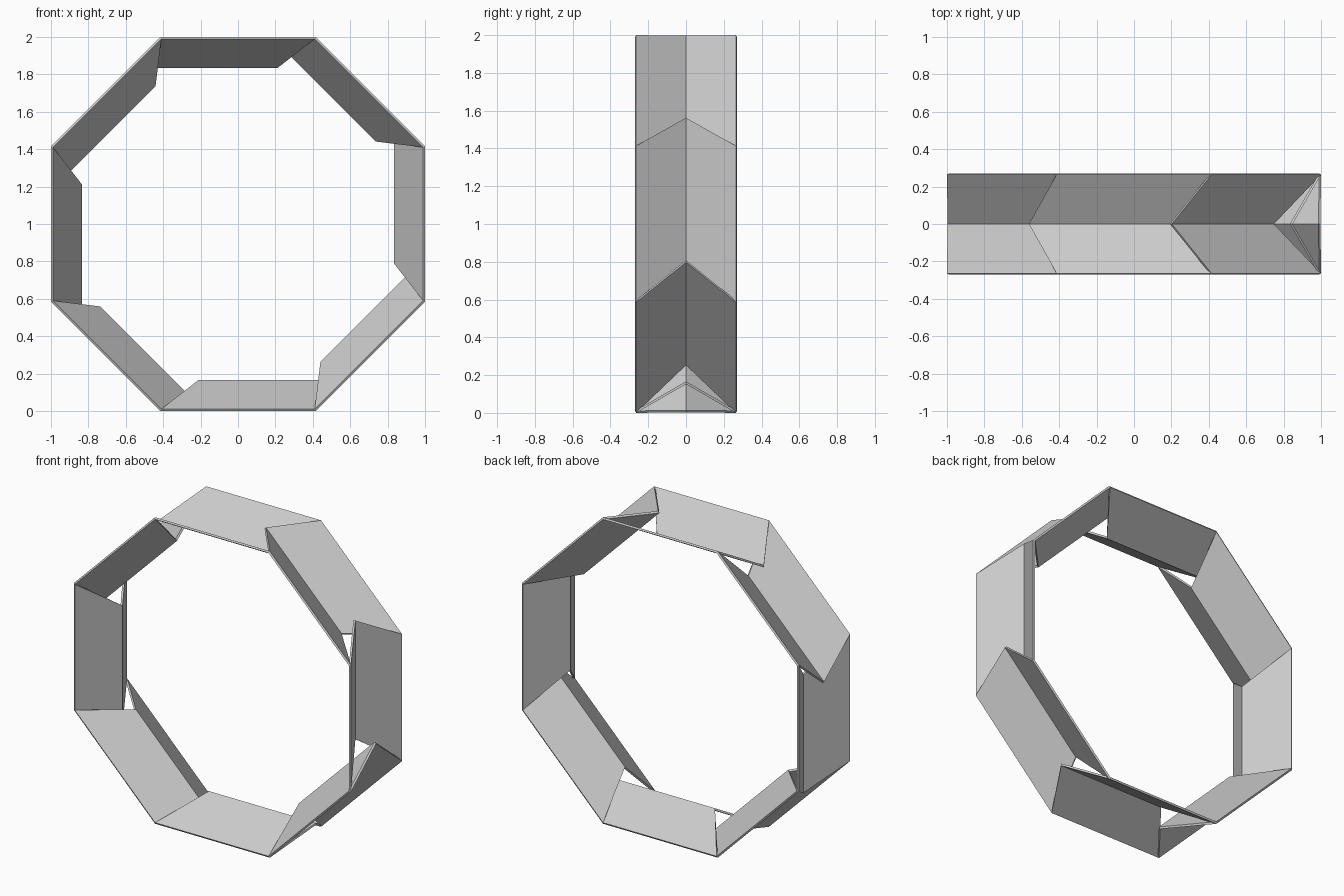
import bpy
import bmesh
from math import sin, cos, tan, radians, pi

cube = bpy.data.objects.get("Cube")
if cube:
    bpy.data.objects.remove(cube, do_unlink=True)

SIDES = 8
APOTHEM = 1.0
HALF_WIDTH = 0.27
THICK = 0.0125
SLOPE = radians(30)
HALF_EDGE = APOTHEM * tan(pi / SIDES)
RIDGE_START, RIDGE_END = -0.21, 0.562    # ridge slides along the ring

# One plain grey material
grey = bpy.data.materials.new("light grey")
grey.use_nodes = True
colour = (0.6, 0.6, 0.6, 1)
grey.diffuse_color = colour
grey.node_tree.nodes["Principled BSDF"].inputs["Base Color"].default_value = colour

# V-shaped section: (y, distance from ring centre, is ridge)
rim_y = HALF_WIDTH - THICK * sin(SLOPE)
valley = APOTHEM - rim_y * tan(SLOPE)
inner_rim = APOTHEM - THICK * cos(SLOPE)
ridge = valley - THICK / cos(SLOPE)
section = [(-rim_y, APOTHEM, False), (0, valley, True), (rim_y, APOTHEM, False),
           (HALF_WIDTH, inner_rim, False), (0, ridge, True), (-HALF_WIDTH, inner_rim, False)]


def folded_panel(name, angle):
    """Folded strip with skewed ends, placed at an angle around the ring."""
    bm = bmesh.new()

    def ring(rim_s, ridge_s):
        verts = []
        for y, a, is_ridge in section:
            s = ridge_s if is_ridge else rim_s * a
            x = a * cos(angle) - s * sin(angle)
            z = a * sin(angle) + s * cos(angle) + APOTHEM
            verts.append(bm.verts.new((x, y, z)))
        return verts

    start = ring(-HALF_EDGE, RIDGE_START)
    end = ring(HALF_EDGE, RIDGE_END)
    for i in range(6):
        j = (i + 1) % 6
        bm.faces.new((start[i], start[j], end[j], end[i]))
    for cap in (start, end):
        bm.faces.new((cap[0], cap[1], cap[4], cap[5]))
        bm.faces.new((cap[1], cap[2], cap[3], cap[4]))
    bmesh.ops.recalc_face_normals(bm, faces=bm.faces)
    mesh = bpy.data.meshes.new(name)
    bm.to_mesh(mesh)
    bm.free()
    mesh.materials.append(grey)
    bpy.context.collection.objects.link(bpy.data.objects.new(name, mesh))


# Eight identical panels around the octagonal ring
names = ["left", "upper_left", "top", "upper_right",
         "right", "lower_right", "bottom", "lower_left"]
for k, side in enumerate(names):
    folded_panel(side + "_panel", k * 2 * pi / SIDES)
